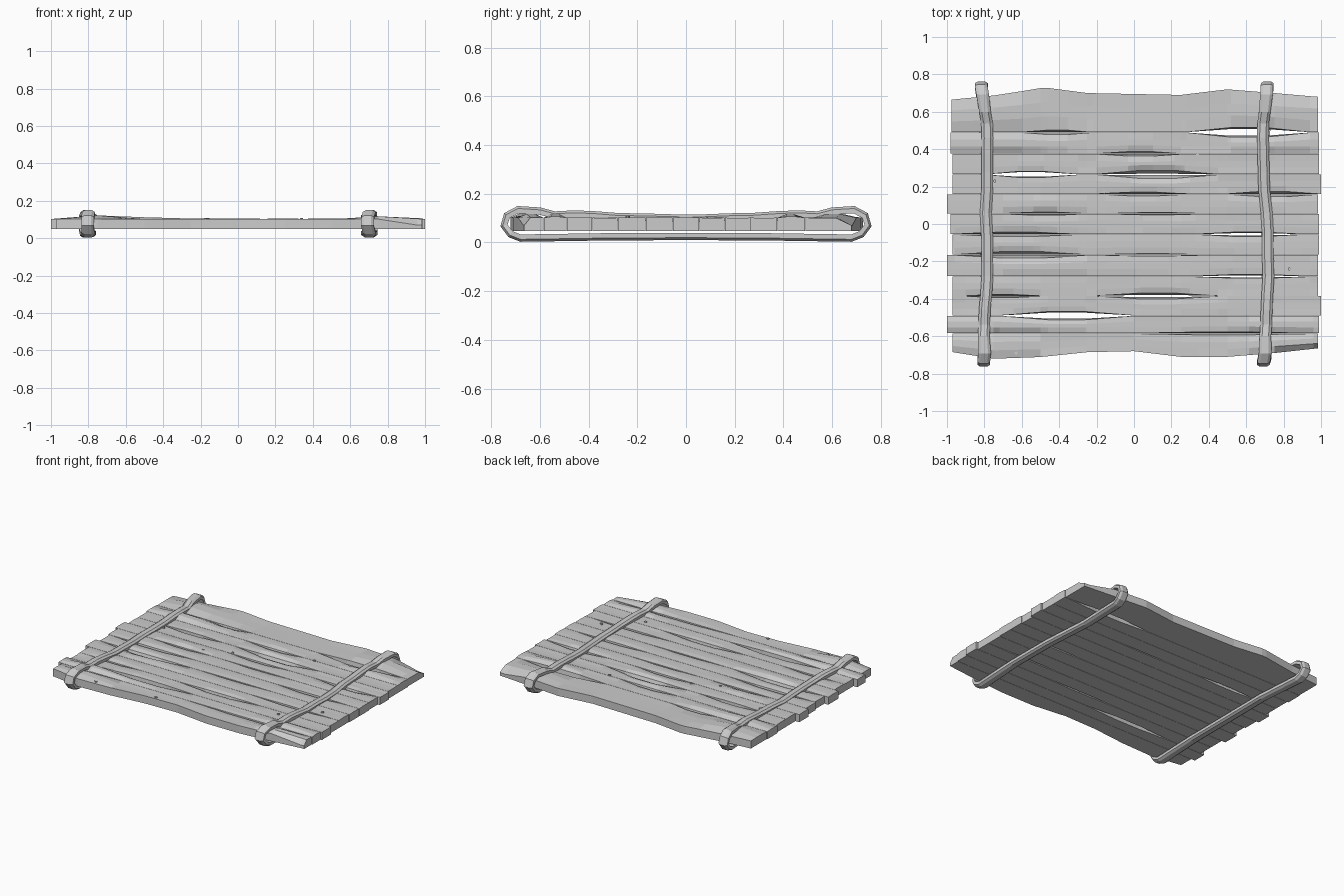
import bpy, bmesh, math, random

if "Cube" in bpy.data.objects:
    bpy.data.objects.remove(bpy.data.objects["Cube"])

random.seed(7)


def interp(pts, x):
    if x <= pts[0][0]:
        return pts[0][1]
    for (a, u), (b, v) in zip(pts, pts[1:]):
        if x <= b:
            return u + (v - u) * (x - a) / (b - a)
    return pts[-1][1]


def loft(name, rings, closed=False):
    """Skin a list of equal-length point rings into one flat-shaded mesh."""
    bm = bmesh.new()
    vs = [[bm.verts.new(p) for p in r] for r in rings]
    n = len(rings[0])
    for i in range(len(vs) if closed else len(vs) - 1):
        a, b = vs[i], vs[(i + 1) % len(vs)]
        for k in range(n):
            bm.faces.new((a[k], a[(k + 1) % n], b[(k + 1) % n], b[k]))
    if not closed:
        bm.faces.new(vs[0][::-1])
        bm.faces.new(vs[-1])
    bmesh.ops.recalc_face_normals(bm, faces=bm.faces)
    me = bpy.data.meshes.new(name)
    bm.to_mesh(me)
    bm.free()
    ob = bpy.data.objects.new(name, me)
    bpy.context.collection.objects.link(ob)
    return ob


# Plank layout: outer silhouettes, seams between boards, uneven ends
BACK = [(-.97, .665), (-.72, .69), (-.48, .73), (-.25, .70), (.25, .69), (.5, .72), (.75, .70), (.98, .68)]
FRONT = [(-.97, -.685), (-.72, -.725), (-.48, -.71), (-.2, -.68), (0, -.68), (.25, -.71), (.5, -.71), (.75, -.69), (.98, -.665)]
SEAMS = [.49, .375, .265, .16, .055, -.055, -.165, -.28, -.385, -.49, -.585]
LEFT = [-.975, -.98, -.97, -.97, -1, -.98, -.97, -1, -.97, -.97, -1, -.97]
RIGHT = [.985, .99, .99, 1, .985, .99, .99, .985, .985, 1, .99, .985]

# Splits: seam number, x start, x end, half width through, half width at top
SPLITS = [(1, -.6, -.22, .001, .012), (1, .28, .94, .018, .026), (2, -.2, .27, .001, .012),
          (3, -.8, -.3, .012, .016), (3, -.2, .45, .004, .022), (4, .5, .99, .001, .014),
          (4, -.2, .3, .001, .01), (5, -.7, -.25, .002, .008), (5, -.15, .4, .002, .006),
          (6, -.96, -.3, .002, .012), (6, .33, .9, .006, .012), (7, -.96, -.24, .002, .018),
          (7, -.2, .4, .003, .006), (8, .3, .94, .005, .01), (9, -.2, .45, .006, .016),
          (9, -.9, -.5, .001, .008), (10, -.72, 0, .016, .022), (11, 0, .96, .001, .008)]
BASE = [-.75, -.5, -.25, 0, .25, .5, .75]


def split(seam, x):
    b = t = .001
    for s, x0, x1, wb, wt in SPLITS:
        if s == seam:
            d = min(x - x0, x1 - x) / (x1 - x0)
            f = max(0, min(1, d / .36))
            b, t = max(b, wb * f), max(t, wt * f)
    return b, t


for i in range(12):
    xs = set(BASE) | {LEFT[i], RIGHT[i]}
    for s, x0, x1, _, _ in SPLITS:
        if s in (i, i + 1):
            L = x1 - x0
            xs |= {x0, x0 + .36 * L, x1 - .36 * L, x1}
    xs = sorted(x for x in xs if LEFT[i] <= x <= RIGHT[i])
    crown = [(x, random.uniform(.099, .106)) for x in [-1] + BASE + [1]]
    if i in (1, 4, 7, 10):
        crown[2] = (-.5, .112)
    if i in (0, 1, 10, 11):
        crown[1] = (-.75, .122)
        crown[7] = (.75, .117)
    rings = []
    for x in xs:
        hb, ht = split(i, x) if i else (0, 0)
        lb, lt = split(i + 1, x) if i < 11 else (0, 0)
        yb = SEAMS[i - 1] if i else interp(BACK, x)
        yf = SEAMS[i] if i < 11 else interp(FRONT, x)
        c = interp(crown, x)
        w = yb - yf
        zb = .102 - .6 * (ht - hb)
        zf = .102 - .6 * (lt - lb)
        # weathered outer corners slope down at the right end
        if i in (0, 11) and x > .9:
            zb, zf = (.07, zf) if i == 0 else (zb, .07)
        rings.append([(x, yf + lb, .048), (x, yf + lt, zf), (x, yf + .33 * w + lt * .6, c),
                      (x, yf + .67 * w - ht * .6, c), (x, yb - ht, zb), (x, yb - hb, .048)])
    loft("plank_%02d" % (i + 1), rings)

# Binding straps: a closed band running over and under the boards
TOP = [(.69, .134), (.6, .128), (.54, .112), (.46, .116), (.38, .113), (.28, .106), (.18, .104),
       (.06, .099), (-.06, .1), (-.16, .103), (-.28, .105), (-.38, .113), (-.46, .116),
       (-.54, .112), (-.6, .128), (-.69, .134)]
LOOP = TOP + [(-.735, .11), (-.747, .07), (-.72, .035), (-.68, .019), (-.35, .024), (0, .026),
              (.35, .024), (.68, .019), (.72, .035), (.747, .07), (.735, .11)]


def strap(name, drift):
    rings = []
    n = len(LOOP)
    for k, (y, z) in enumerate(LOOP):
        py, pz = LOOP[k - 1]
        qy, qz = LOOP[(k + 1) % n]
        ty, tz = qy - py, qz - pz
        l = math.hypot(ty, tz)
        ny, nz = -tz / l, ty / l
        if ny * y + nz * (z - .075) * 3 < 0:
            ny, nz = -ny, -nz
        cx = interp(drift, y) + random.uniform(-.004, .004)
        w = .031 if abs(y) < .65 else .034
        rings.append([(cx + a * w, y + ny * d, z + nz * d)
                      for a, d in ((-1, -.014), (-1, .006), (-.55, .016), (.55, .016), (1, .006), (1, -.014))])
    loft(name, rings, closed=True)


strap("left_strap", [(-.75, -.80), (-.5, -.80), (-.25, -.785), (0, -.79), (.25, -.785), (.5, -.785), (.75, -.815)])
strap("right_strap", [(-.75, .695), (-.5, .71), (-.3, .72), (0, .71), (.25, .695), (.5, .69), (.75, .71)])

# Small nail heads in the boards
NAILS = [(-.9, .405), (-.745, .23), (-.34, .1), (-.16, .17), (.34, .372), (.83, -.24),
         (.615, -.425), (-.63, -.69), (-.175, -.668), (.865, -.525)]
for k, (x, y) in enumerate(NAILS):
    bpy.ops.mesh.primitive_cylinder_add(vertices=6, radius=.009, depth=.02, location=(x, y, .099))
    bpy.context.object.name = "nail_%02d" % (k + 1)
